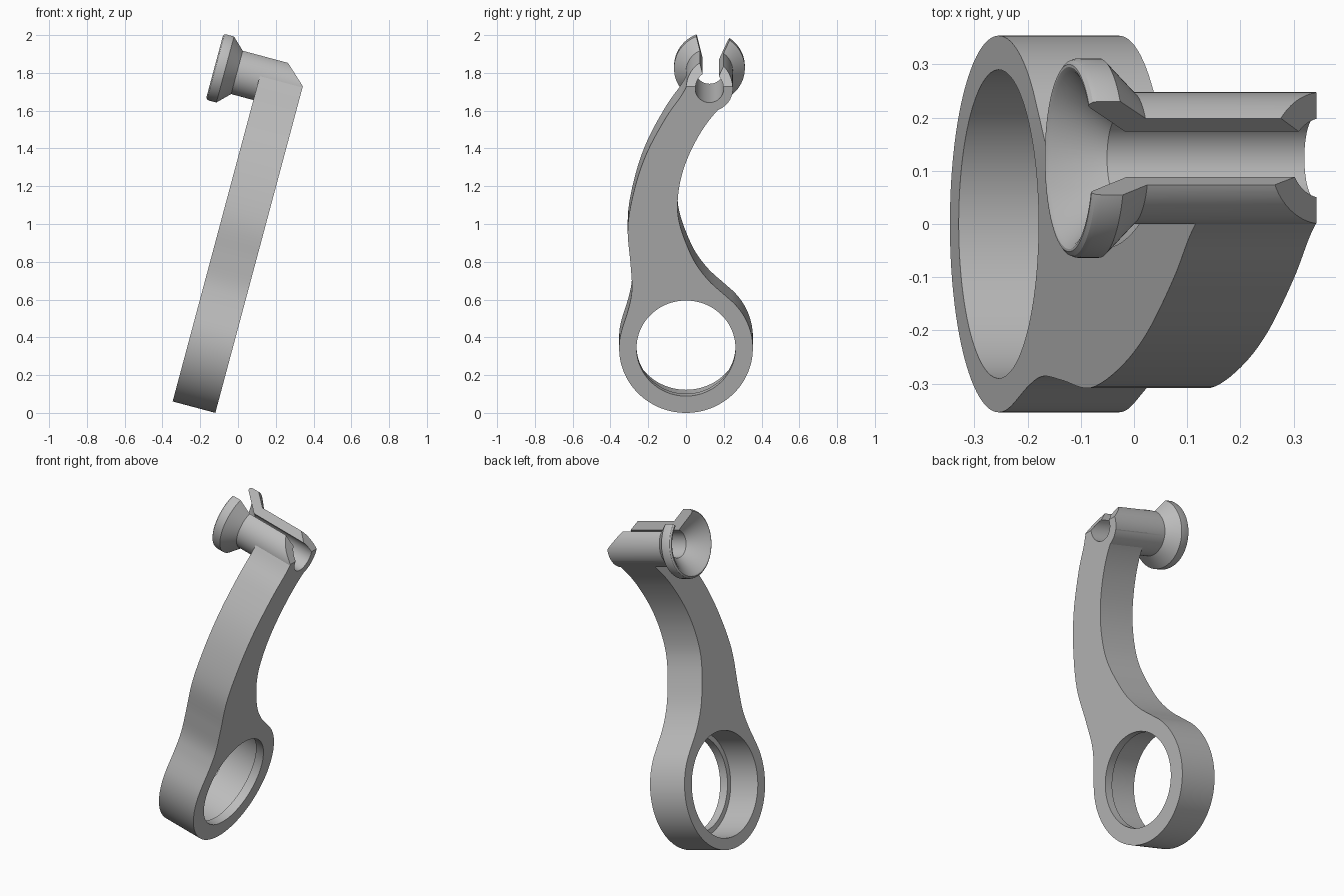
import bpy, bmesh
from math import radians, sin, cos, pi, atan2
from mathutils import Matrix, Vector

if "Cube" in bpy.data.objects:
    bpy.data.objects.remove(bpy.data.objects["Cube"], do_unlink=True)

THICK = 0.234        # arm thickness
RING_R = 0.354       # ring radius, also its centre height
TUBE_Y, TUBE_Z = 0.124, 1.776
SEGS = 96

grey = bpy.data.materials.new("plain grey")
grey.use_nodes = True
grey.diffuse_color = (0.5, 0.5, 0.5, 1)
grey.node_tree.nodes["Principled BSDF"].inputs["Base Color"].default_value = (0.5, 0.5, 0.5, 1)


def finish(name, bm):
    bmesh.ops.recalc_face_normals(bm, faces=bm.faces)
    mesh = bpy.data.meshes.new(name)
    bm.to_mesh(mesh)
    bm.free()
    mesh.materials.append(grey)
    obj = bpy.data.objects.new(name, mesh)
    bpy.context.collection.objects.link(obj)
    return obj


def prism(name, corners, depth):
    """Close the corners into a face and extrude it by the depth vector."""
    bm = bmesh.new()
    face = bm.faces.new([bm.verts.new(p) for p in corners])
    ext = bmesh.ops.extrude_face_region(bm, geom=[face])
    moved = [v for v in ext["geom"] if isinstance(v, bmesh.types.BMVert)]
    bmesh.ops.translate(bm, verts=moved, vec=depth)
    return finish(name, bm)


def lathe(name, profile, y, z):
    """Turn (position, radius) pairs round an axis along x, with capped ends."""
    bm = bmesh.new()
    rings = [[bm.verts.new((a, y + r * cos(2 * pi * i / SEGS), z + r * sin(2 * pi * i / SEGS)))
              for i in range(SEGS)] for a, r in profile]
    for r0, r1 in zip(rings, rings[1:]):
        for i in range(SEGS):
            j = (i + 1) % SEGS
            bm.faces.new((r0[i], r0[j], r1[j], r1[i]))
    bm.faces.new(rings[0])
    bm.faces.new(rings[-1])
    return finish(name, bm)


def spline(points, steps=6):
    """Smooth curve through the points."""
    p = [Vector(q) for q in points]
    p = [2 * p[0] - p[1]] + p + [2 * p[-1] - p[-2]]
    out = []
    for a, b, c, d in zip(p, p[1:], p[2:], p[3:]):
        for k in range(steps):
            t = k / steps
            out.append(0.5 * (2 * b + (c - a) * t + (2 * a - 5 * b + 4 * c - d) * t * t
                              + (3 * b - a - 3 * c + d) * t ** 3))
    return out + [p[-2]]


def combine(target, tool, operation):
    mod = target.modifiers.new(operation.lower(), "BOOLEAN")
    mod.operation, mod.object, mod.solver = operation, tool, "EXACT"
    bpy.context.view_layer.objects.active = target
    bpy.ops.object.modifier_apply(modifier=mod.name)
    bpy.data.objects.remove(tool, do_unlink=True)


# Curved arm with the ring outline at its foot
front_edge = spline([(-0.335, 0.47), (-0.302, 0.58), (-0.286, 0.68), (-0.294, 0.82),
                     (-0.308, 1.02), (-0.27, 1.236), (-0.205, 1.43), (-0.105, 1.62),
                     (-0.03, 1.73), (0.004, 1.79)])
back_edge = spline([(0.236, 1.72), (0.16, 1.65), (0.08, 1.54), (0.01, 1.4), (-0.03, 1.27),
                    (-0.045, 1.14), (-0.035, 1.04), (0, 0.93), (0.05, 0.82), (0.12, 0.725),
                    (0.2, 0.65), (0.25, 0.605)])
start = atan2(back_edge[-1].y - RING_R, back_edge[-1].x)
end = atan2(front_edge[0].y - RING_R, front_edge[0].x) - 2 * pi
foot = [start + (end - start) * i / 64 for i in range(1, 64)]
outline = [(p.x, p.y) for p in front_edge + back_edge]
outline += [(RING_R * cos(t), RING_R + RING_R * sin(t)) for t in foot]
bracket = prism("bracket_arm", [(-THICK, y, z) for y, z in outline], (THICK + 0.02, 0, 0))

# Tube with flared mouth
tube = lathe("tube", [(-0.478, 0.176), (-0.472, 0.184), (-0.462, 0.1875), (-0.42, 0.1875),
                      (-0.356, TUBE_Y), (0.04, TUBE_Y)], TUBE_Y, TUBE_Z)
combine(bracket, tube, "UNION")

# Flat end face with a chamfer over the tube
end_cut = prism("end_cutter", [(x, -1, z) for x, z in
                               [(0, -0.3), (0, 1.79), (-0.101, 1.883), (-0.2, 1.974),
                                (0.3, 2.2), (0.3, -0.3)]], (0, 2, 0))
combine(bracket, end_cut, "DIFFERENCE")

# Tube bore and funnel
bore = lathe("bore_cutter", [(-0.5, 0.171), (-0.478, 0.171), (-0.473, 0.163),
                             (-0.384, 0.075), (0.1, 0.075)], TUBE_Y, TUBE_Z)
combine(bracket, bore, "DIFFERENCE")

# Leaning V slot along the top of the tube
lean = Matrix.Rotation(radians(-6.5), 4, "X")
slot = [lean @ Vector((-0.6, y, h)) + Vector((0, TUBE_Y, TUBE_Z))
        for y, h in [(-0.016, 0), (0.016, 0), (0.13, 0.26), (-0.13, 0.26)]]
combine(bracket, prism("slot_cutter", slot, (0.8, 0, 0)), "DIFFERENCE")

# Ring hole with a narrow retaining lip
hole = lathe("hole_cutter", [(-0.3, 0.29), (-0.05, 0.29), (-0.05, 0.262), (0.1, 0.262)],
             0, RING_R)
combine(bracket, hole, "DIFFERENCE")

# Lean the whole piece sideways
bracket.data.transform(Matrix.Translation((-0.12, 0, 0)) @ Matrix.Rotation(radians(15), 4, "Y"))
bpy.ops.object.select_all(action="DESELECT")
bracket.select_set(True)
bpy.context.view_layer.objects.active = bracket
bpy.ops.object.shade_smooth_by_angle(angle=radians(25))
